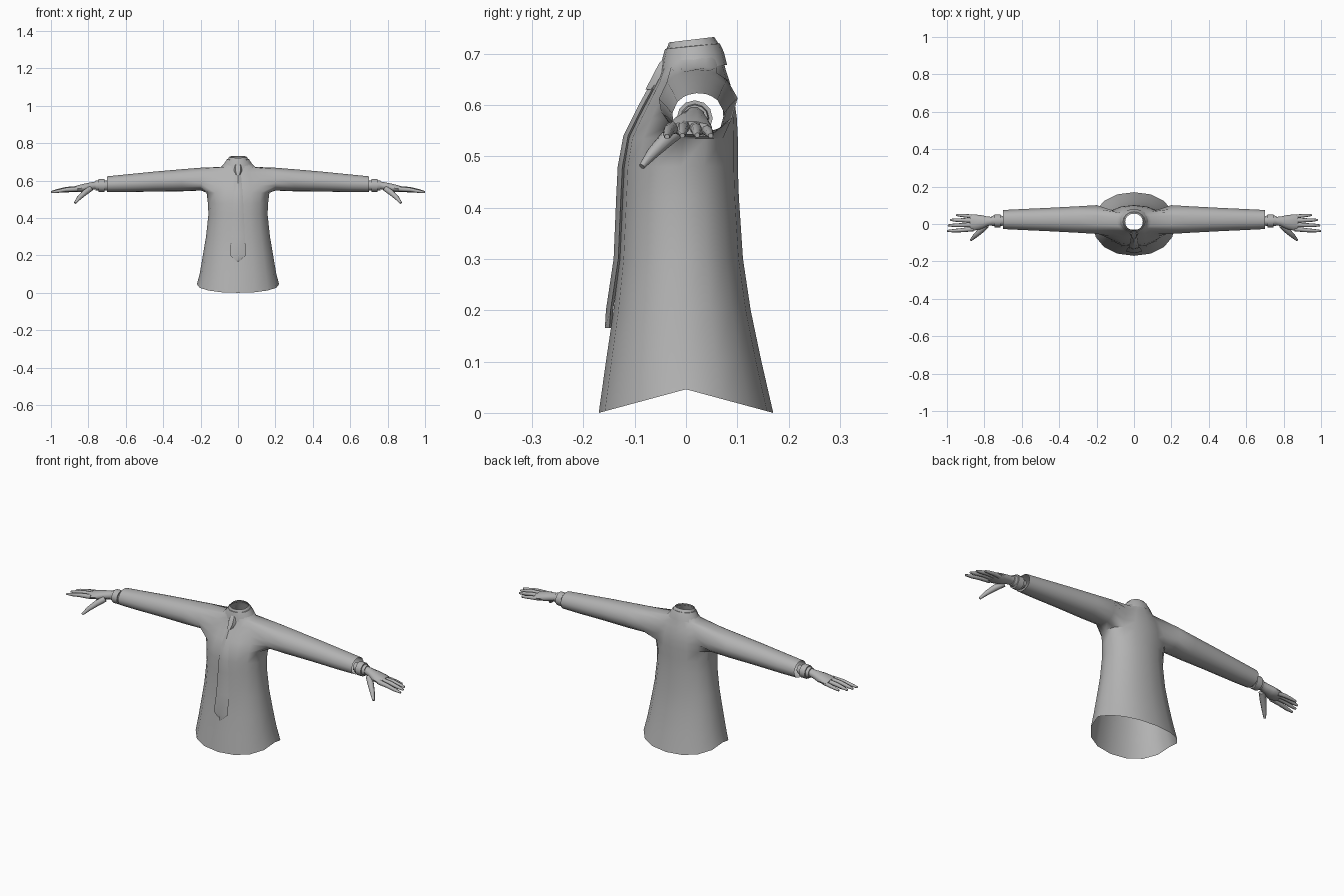
import bpy, bmesh, math
from mathutils import Vector

grey = bpy.data.materials.new("plain grey")
grey.diffuse_color = (0.45, 0.45, 0.45, 1)
N = 16


def finish(name, bm, angle=40):
    bmesh.ops.recalc_face_normals(bm, faces=bm.faces)
    me = bpy.data.meshes.new(name)
    bm.to_mesh(me)
    bm.free()
    ob = bpy.data.objects.new(name, me)
    bpy.context.collection.objects.link(ob)
    me.materials.append(grey)
    bpy.ops.object.select_all(action='DESELECT')
    ob.select_set(True)
    bpy.context.view_layer.objects.active = ob
    bpy.ops.object.shade_smooth_by_angle(angle=math.radians(angle))
    return ob


def skin(bm, a, b):
    n = len(a)
    for i in range(n):
        bm.faces.new((a[i], a[(i + 1) % n], b[(i + 1) % n], b[i]))


def loft(bm, rings, caps=True):
    loops = [[bm.verts.new(p) for p in r] for r in rings]
    for a, b in zip(loops, loops[1:]):
        skin(bm, a, b)
    if caps:
        bm.faces.new(loops[0])
        bm.faces.new(loops[-1])


def oval(x, y, z, ry, rz, n=10):
    return [(x, y + ry * math.cos(2 * math.pi * i / n),
             z + rz * math.sin(2 * math.pi * i / n)) for i in range(n)]


def tube(bm, points, n=8):
    """Tapered tube through (x, y, z, radius) points."""
    rings = []
    for i, p in enumerate(points):
        a, b = points[max(i - 1, 0)], points[min(i + 1, len(points) - 1)]
        d = (Vector(b[:3]) - Vector(a[:3])).normalized()
        u = d.cross(Vector((0, 0, 1))).normalized()
        v = u.cross(d)
        rings.append([Vector(p[:3]) + p[3] * (u * math.cos(2 * math.pi * k / n)
                      + v * math.sin(2 * math.pi * k / n)) for k in range(n)])
    loft(bm, rings)


# Shirt body rows: height, half width, front y, back y
rows = [(0.0, 0.22, -0.170, 0.170), (0.10, 0.205, -0.156, 0.147),
        (0.20, 0.188, -0.141, 0.126), (0.30, 0.171, -0.130, 0.111),
        (0.42, 0.158, -0.124, 0.103), (0.48, 0.161, -0.121, 0.101),
        (0.535, 0.168, -0.112, 0.101), (0.575, 0.165, -0.093, 0.099),
        (0.61, 0.152, -0.074, 0.094), (0.645, 0.128, -0.056, 0.085),
        (0.673, 0.092, -0.046, 0.076), (0.695, 0.068, -0.042, 0.070),
        (0.712, 0.056, -0.039, 0.064), (0.727, 0.047, -0.033, 0.055)]
LOW, HIGH = 6, 10          # rows bounding the armholes
bm = bmesh.new()
grid = []
for j, (z, hw, yf, yb) in enumerate(rows):
    loop = []
    for i in range(N):
        a = 2 * math.pi * i / N
        c, s = math.cos(a), math.sin(a)
        x = hw * math.copysign(abs(c) ** 0.92, c)
        y = (yf + yb) / 2 + (yb - yf) / 2 * math.copysign(abs(s) ** 0.92, s)
        zz = z
        if j == 0:
            zz = 0.046 - 0.046 * abs(y) / 0.17     # hem rises at the sides
        if j > 10:
            zz += 0.12 * (y - 0.01)                # neckline tilts forward
        loop.append(bm.verts.new((x, y, zz)))
    grid.append(loop)
for j in range(len(rows) - 1):
    for i in range(N):
        side = i in (14, 15, 0, 1, 6, 7, 8, 9)
        if side and LOW <= j < HIGH:
            continue
        k = (i + 1) % N
        bm.faces.new((grid[j][i], grid[j][k], grid[j + 1][k], grid[j + 1][i]))

# Sleeves grown out of the armholes: x, y, z, depth radius, height radius
sleeve = [(0.20, 0.024, 0.607, 0.077, 0.062), (0.30, 0.024, 0.601, 0.071, 0.060),
          (0.45, 0.024, 0.594, 0.063, 0.054), (0.60, 0.024, 0.585, 0.056, 0.048),
          (0.70, 0.024, 0.580, 0.051, 0.043)]
for s, mid in ((1, 0), (-1, 8)):
    cols = [(mid + k) % N for k in range(-2, 3)]
    hole = ([grid[LOW][c] for c in cols]
            + [grid[j][cols[-1]] for j in range(LOW + 1, HIGH)]
            + [grid[HIGH][c] for c in reversed(cols)]
            + [grid[j][cols[0]] for j in range(HIGH - 1, LOW, -1)])
    ang = [math.atan2((v.co.z - 0.605) / 0.07, (v.co.y - 0.02) / 0.075) for v in hole]
    prev = hole
    for x, y, z, ry, rz in sleeve:
        ring = [bm.verts.new((s * x, y + ry * math.cos(a), z + rz * math.sin(a)))
                for a in ang]
        skin(bm, prev, ring)
        prev = ring
finish("shirt", bm, 60)

# Turned down collar band around the neck
bm = bmesh.new()
band = []
for z, hw, yf, yb in ((0.672, 0.086, -0.050, 0.080), (0.697, 0.071, -0.046, 0.074),
                      (0.715, 0.059, -0.041, 0.066), (0.716, 0.052, -0.036, 0.060)):
    ring = []
    for i in range(N):
        a = 2 * math.pi * i / N
        y = (yf + yb) / 2 + (yb - yf) / 2 * math.sin(a)
        ring.append((hw * math.cos(a), y, z + 0.1 * (y - 0.02)))
    band.append(ring)
loft(bm, band, caps=False)
finish("collar", bm)

# Tie: height, front y, half width
bm = bmesh.new()
loft(bm, [[(-w, y + 0.009, z), (0, y, z), (w, y + 0.009, z), (0, y + 0.014, z)]
          for z, y, w in ((0.165, -0.158, 0.003), (0.20, -0.156, 0.042),
                          (0.30, -0.141, 0.037), (0.42, -0.136, 0.031),
                          (0.48, -0.133, 0.028), (0.54, -0.122, 0.024),
                          (0.60, -0.092, 0.019), (0.64, -0.070, 0.015))])
finish("tie", bm)
bm = bmesh.new()
loft(bm, [[(-w, y + 0.016, z), (-w * 0.6, y, z), (w * 0.6, y, z), (w, y + 0.016, z)]
          for z, y, w in ((0.630, -0.079, 0.013), (0.655, -0.066, 0.022),
                          (0.682, -0.052, 0.020), (0.688, -0.046, 0.016))])
finish("tie_knot", bm)

# Finger paths: x, y, z, radius
fingers = [
    [(0.86, -0.026, 0.555, 0.013), (0.92, -0.033, 0.551, 0.011),
     (0.965, -0.036, 0.543, 0.009), (1.0, -0.037, 0.538, 0.005)],
    [(0.86, -0.004, 0.558, 0.013), (0.92, -0.006, 0.555, 0.011),
     (0.965, -0.007, 0.546, 0.009), (0.995, -0.007, 0.540, 0.005)],
    [(0.86, 0.018, 0.556, 0.012), (0.915, 0.020, 0.553, 0.011),
     (0.955, 0.021, 0.546, 0.009), (0.982, 0.022, 0.541, 0.005)],
    [(0.85, 0.037, 0.552, 0.011), (0.89, 0.043, 0.549, 0.010),
     (0.925, 0.046, 0.544, 0.008), (0.95, 0.048, 0.540, 0.005)],
    [(0.79, -0.008, 0.556, 0.016), (0.82, -0.036, 0.535, 0.016),
     (0.85, -0.064, 0.507, 0.012), (0.872, -0.086, 0.480, 0.006)]]

for s, side in ((1, "left"), (-1, "right")):
    # Hand with wrist, palm, fingers and thumb
    bm = bmesh.new()
    loft(bm, [oval(x, y, z, ry, rz) for x, y, z, ry, rz in (
        (0.69, 0.018, 0.577, 0.022, 0.021), (0.76, 0.016, 0.575, 0.022, 0.021),
        (0.785, 0.014, 0.570, 0.026, 0.022), (0.82, 0.010, 0.562, 0.038, 0.023),
        (0.855, 0.008, 0.557, 0.043, 0.019), (0.878, 0.008, 0.555, 0.040, 0.013))])
    for f in fingers:
        tube(bm, f)
    bmesh.ops.scale(bm, vec=(s, 1, 1), verts=bm.verts)
    finish(side + "_hand", bm, 50)

    # Shirt cuff with a thin inner band
    bm = bmesh.new()
    loft(bm, [oval(x, 0.017, 0.574, r, r, 12) for x, r in (
        (0.70, 0.026), (0.714, 0.028), (0.714, 0.035), (0.746, 0.035),
        (0.746, 0.028), (0.762, 0.026))])
    bmesh.ops.scale(bm, vec=(s, 1, 1), verts=bm.verts)
    finish(side + "_cuff", bm)
